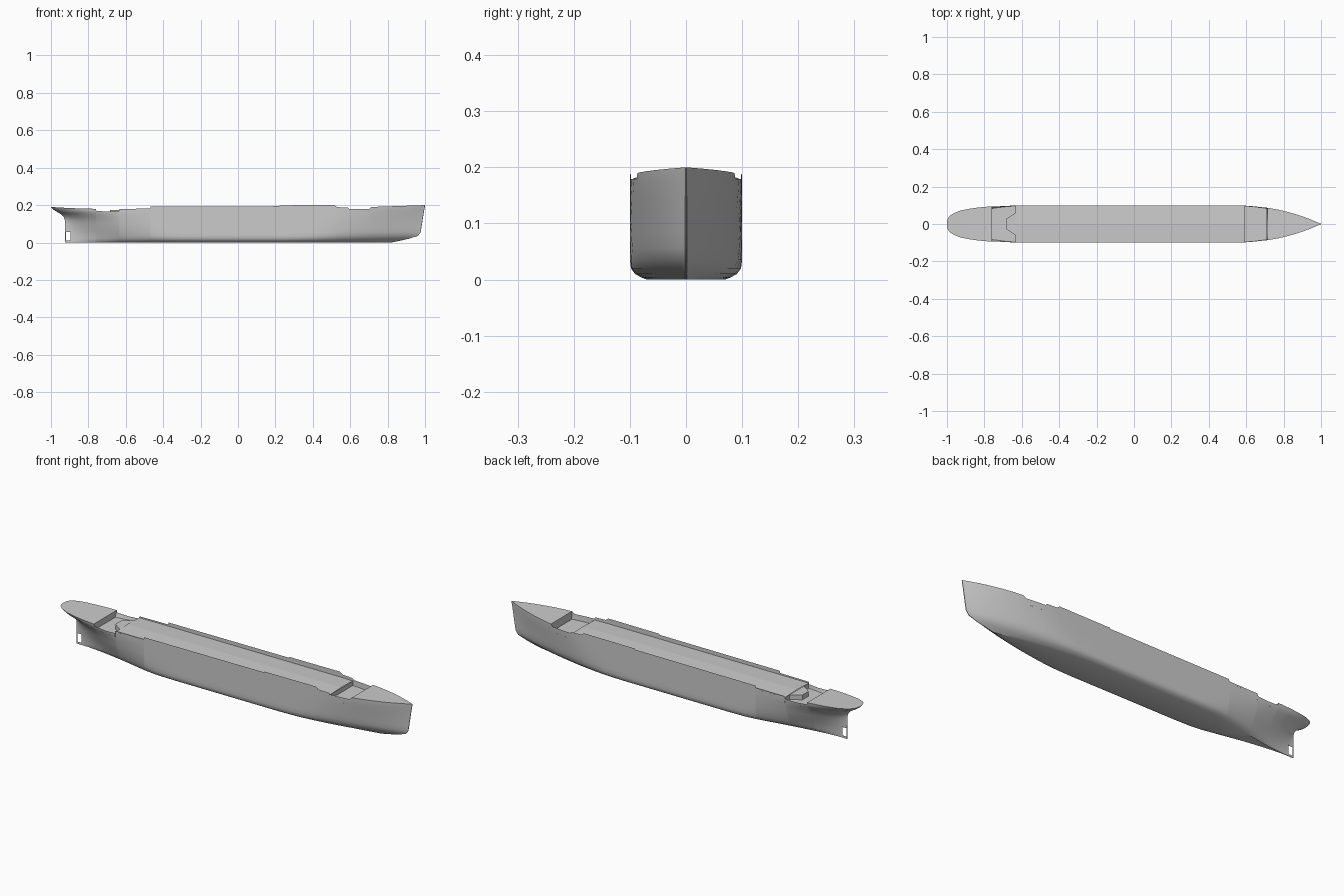
import bpy, bmesh, math

if "Cube" in bpy.data.objects:
    bpy.data.objects.remove(bpy.data.objects["Cube"])

# Hull form by height: z, stern x, run start, run p, run q, bow x, entrance start, entrance p
FORM = [
    (0.000, -.925, -.35, 1.6, 2.0, .82, .30, 1.5),
    (0.010, -.925, -.36, 1.7, 1.9, .87, .33, 1.6),
    (0.030, -.925, -.38, 1.8, 1.8, .955, .37, 1.75),
    (0.045, -.925, -.40, 1.9, 1.7, .975, .40, 1.85),
    (0.120, -.926, -.45, 2.5, 1.0, .987, .46, 2.1),
    (0.145, -.935, -.45, 3.0, 0.7, .991, .48, 2.2),
    (0.165, -.970, -.45, 3.3, .45, .994, .49, 2.3),
    (0.185, -1.00, -.45, 3.5, .36, .998, .50, 2.36),
    (0.200, -1.00, -.45, 3.5, .35, 1.0, .50, 2.36)]
BEAM = [(0, .070), (.004, .080), (.01, .091), (.02, .098), (.035, .1), (.2, .1)]
# Top edge of the side plating, with the bulwark steps
TOP = [(-1, .19), (-.9, .184), (-.76, .18), (-.757, .169), (-.69, .165), (-.65, .167),
       (-.637, .168), (-.634, .18), (-.47, .181), (-.467, .192), (.22, .194), (.223, .199),
       (.515, .2), (.53, .189), (.588, .187), (.594, .179), (.70, .179), (.713, .19), (1, .2)]


def lerp_table(table, v):
    if v <= table[0][0]:
        return table[0][1:]
    for a, b in zip(table, table[1:]):
        if v <= b[0]:
            t = (v - a[0]) / (b[0] - a[0])
            return tuple(p + (q - p) * t for p, q in zip(a[1:], b[1:]))
    return table[-1][1:]


def top(x):
    return lerp_table(TOP, x)[0]


def half_breadth(x, z):
    xs, xa, pa, qa, xb, xf, pf = lerp_table(FORM, z)
    b = lerp_table(BEAM, z)[0]
    if x < xa:
        f = min(1, (xa - x) / (xa - xs))
        return b * max(0, 1 - f ** pa) ** qa
    if x > xf:
        f = min(1, (x - xf) / (xb - xf))
        return b * (1 - f ** pf)
    return b


def make(name, verts, faces, smooth=None, hole=False):
    bm = bmesh.new()
    vs = [bm.verts.new(v) for v in verts]
    for f in faces:
        bm.faces.new([vs[i] for i in f])
    if hole:  # screw aperture in the deadwood
        gone = [f for f in bm.faces if -.92 < f.calc_center_median().x < -.895
                and .01 < f.calc_center_median().z < .055]
        bmesh.ops.delete(bm, geom=gone, context='FACES')
    bmesh.ops.remove_doubles(bm, verts=bm.verts, dist=1e-5)
    bmesh.ops.recalc_face_normals(bm, faces=bm.faces)
    me = bpy.data.meshes.new(name)
    bm.to_mesh(me)
    bm.free()
    ob = bpy.data.objects.new(name, me)
    bpy.context.collection.objects.link(ob)
    if smooth:
        bpy.ops.object.select_all(action='DESELECT')
        ob.select_set(True)
        bpy.context.view_layer.objects.active = ob
        bpy.ops.object.shade_smooth_by_angle(angle=math.radians(smooth))
    return ob


def strip(name, rows, smooth=None, hole=False):
    n = len(rows[0])
    faces = [(i * n + j, i * n + j + 1, (i + 1) * n + j + 1, (i + 1) * n + j)
             for i in range(len(rows) - 1) for j in range(n - 1)]
    return make(name, [v for r in rows for v in r], faces, smooth, hole)


# Hull shell: fixed stations amidships, stretched stations at the ends
END = [0, .15, .3, .45, .6, .68, .76, .86, .96, .985, .995, 1]
LOW = [0, .004, .01, .02, .035, .055, .08, .1, .12, .135, .15]
mid = sorted({p[0] for p in TOP if -.8 < p[0] < .74} | {-.4, -.3, -.15, 0, .1, .3, .4, .46, .56, .64})
stations = [('stern', a) for a in reversed(END)] + [('mid', x) for x in mid] + [('bow', a) for a in END]
rings = []
for kind, a in stations:
    nominal = {'stern': -.8 - .2 * a, 'mid': a, 'bow': .74 + .26 * a}[kind]
    t = top(nominal)
    side = []
    for z in LOW + [.15 + (t - .15) * k for k in (.25, .5, .75, 1)]:
        form = lerp_table(FORM, z)
        x = nominal
        if kind == 'stern':
            x = -.8 + (form[0] + .8) * a
        elif kind == 'bow':
            x = .74 + (form[4] - .74) * a
        y = half_breadth(x, z)
        if a < 1 or kind == 'mid':
            y = max(y, .0015)
        else:
            y = 0
        side.append((x, y, z))
    rings.append(side[::-1] + [(x, -y, z) for x, y, z in side])
strip('hull', rings, smooth=32, hole=True)


# Decks follow the hull outline with a slight camber
def deck(name, x0, x1, height, camber=.0, n=24, ease=0):
    rows = []
    for i in range(n + 1):
        s = i / n
        if ease == -1:
            s = 1 - math.cos(s * math.pi / 2)
        x = x0 + (x1 - x0) * s
        z = height(x)
        y = half_breadth(x, z)
        rows.append([(x, -y, z), (x, 0, z + camber * y / .1), (x, y, z)])
    return strip(name, rows)


def wall(name, path, z0, z1):
    strip(name, [[(x, y, z0), (x, y, z1)] for x, y in path])


MAIN, WELL = .173, .150
AFT_WELL = .148
deck('poop_deck', -1, -.76, top, ease=-1)
deck('aft_well_deck', -.76, -.634, lambda x: AFT_WELL, n=6)
deck('main_deck', -.634, .59, lambda x: MAIN, camber=.004)
deck('fore_well_deck', .59, .712, lambda x: WELL, n=6)
deck('forecastle_deck', .713, 1, top)

# Angled aft projection of the main deck
y_end = half_breadth(-.634, MAIN)
nose = [(-.634, -.06), (-.685, -.025), (-.685, .025), (-.634, .06)]
make('main_deck_projection', [(x, y, MAIN) for x, y in nose], [(0, 1, 2, 3)])
wall('main_deck_aft_bulkhead', [(-.634, -y_end)] + nose + [(-.634, y_end)], AFT_WELL, MAIN)

# Straight bulkheads at the other deck breaks
for name, x, z0, z1 in (('poop_bulkhead', -.76, AFT_WELL, .18),
                        ('main_deck_fore_bulkhead', .59, WELL, MAIN),
                        ('forecastle_bulkhead', .713, WELL, .19)):
    y0, y1 = half_breadth(x, z0), half_breadth(x, z1)
    strip(name, [[(x, -y0, z0), (x, -y1, z1)], [(x, y0, z0), (x, y1, z1)]])
